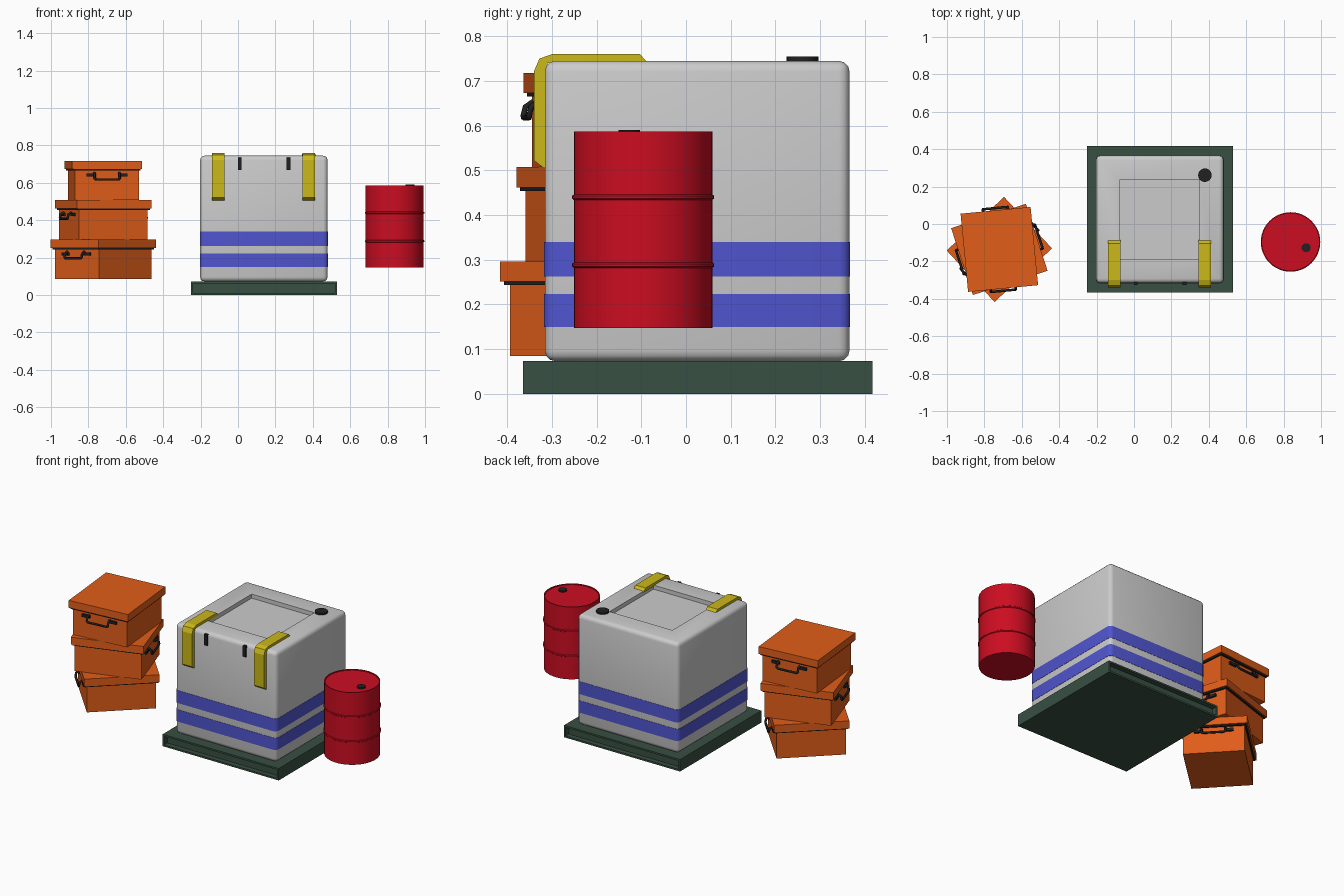
import bpy, bmesh, math
from mathutils import Vector, Matrix

if "Cube" in bpy.data.objects:
    bpy.data.objects.remove(bpy.data.objects["Cube"])


def material(name, rgb):
    m = bpy.data.materials.new(name)
    m.diffuse_color = (*rgb, 1)
    m.use_nodes = True
    m.node_tree.nodes["Principled BSDF"].inputs["Base Color"].default_value = m.diffuse_color
    return m


GREEN = material("dark_green", (0.04, 0.08, 0.055))
BLUE = material("blue", (0.08, 0.09, 0.62))
YELLOW = material("yellow", (0.6, 0.48, 0.01))
RED = material("red", (0.6, 0.004, 0.015))
ORANGE = material("orange", (0.75, 0.11, 0.01))
BLACK = material("black", (0.015, 0.015, 0.018))


def finish(bm, name, mat=None, smooth=None, matrix=None):
    bmesh.ops.recalc_face_normals(bm, faces=bm.faces)
    me = bpy.data.meshes.new(name)
    bm.to_mesh(me)
    bm.free()
    ob = bpy.data.objects.new(name, me)
    bpy.context.collection.objects.link(ob)
    if mat:
        me.materials.append(mat)
    if matrix:
        ob.matrix_world = matrix
    if smooth:
        bpy.ops.object.select_all(action='DESELECT')
        ob.select_set(True)
        bpy.context.view_layer.objects.active = ob
        bpy.ops.object.shade_smooth_by_angle(angle=math.radians(smooth))
    return ob


def box_bm(lo, hi):
    lo, hi = Vector(lo), Vector(hi)
    bm = bmesh.new()
    bmesh.ops.create_cube(bm, size=1)
    for v in bm.verts:
        v.co = Vector([(lo[i] + hi[i]) / 2 + v.co[i] * (hi[i] - lo[i]) for i in range(3)])
    return bm


def box(name, lo, hi, mat=None, matrix=None):
    return finish(box_bm(lo, hi), name, mat, matrix=matrix)


def lathe(name, profile, centre, mat, steps=48, smooth=40):
    bm = bmesh.new()
    vs = [bm.verts.new((r, 0, z)) for r, z in profile]
    es = [bm.edges.new(p) for p in zip(vs, vs[1:])]
    bmesh.ops.spin(bm, geom=vs + es, cent=(0, 0, 0), axis=(0, 0, 1),
                   angle=2 * math.pi, steps=steps)
    bmesh.ops.remove_doubles(bm, verts=bm.verts, dist=1e-5)
    return finish(bm, name, mat, smooth, Matrix.Translation((*centre, 0)))


def rod(name, points, radius, mat, matrix):
    cu = bpy.data.curves.new(name, 'CURVE')
    cu.dimensions = '3D'
    cu.bevel_depth = radius
    cu.bevel_resolution = 1
    cu.use_fill_caps = True
    sp = cu.splines.new('POLY')
    sp.points.add(len(points) - 1)
    for p, co in zip(sp.points, points):
        p.co = (*co, 1)
    cu.materials.append(mat)
    ob = bpy.data.objects.new(name, cu)
    bpy.context.collection.objects.link(ob)
    ob.matrix_world = matrix


# Pallet with recessed front and back panels
bm = box_bm((-0.252, -0.365, 0), (0.53, 0.417, 0.073))
for f in [f for f in bm.faces if abs(f.normal.y) > 0.9]:
    n = f.normal.copy()
    bmesh.ops.inset_region(bm, faces=[f], thickness=0.015)
    ext = bmesh.ops.extrude_discrete_faces(bm, faces=[f])['faces']
    for v in ext[0].verts:
        v.co -= n * 0.03
finish(bm, "pallet", GREEN)

# Rounded tank with sunken top panel
bm = box_bm((-0.203, -0.316, 0.073), (0.479, 0.366, 0.745))
bmesh.ops.bevel(bm, geom=bm.edges[:], offset=0.024, segments=3, profile=0.5, affect='EDGES')
top = max(bm.faces, key=lambda f: f.calc_center_median().z)
bmesh.ops.inset_region(bm, faces=[top], thickness=0.149)
ext = bmesh.ops.extrude_discrete_faces(bm, faces=[top])['faces']
for v in ext[0].verts:
    v.co.z -= 0.025
finish(bm, "tank_body", smooth=50)

# Blue bands around the tank
for i, (z0, z1) in enumerate([(0.15, 0.223), (0.263, 0.34)]):
    bm = box_bm((-0.2045, -0.3175, z0), (0.4805, 0.3675, z1))
    up = [e for e in bm.edges if abs(e.verts[0].co.z - e.verts[1].co.z) > 0.01]
    bmesh.ops.bevel(bm, geom=up, offset=0.024, segments=3, profile=0.5, affect='EDGES')
    finish(bm, f"tank_band_{i}", BLUE, 50)

# Yellow straps over the front top edge
strap = [(-0.085, 0.74), (-0.103, 0.76), (-0.30, 0.76), (-0.328, 0.75), (-0.34, 0.722),
         (-0.34, 0.522), (-0.318, 0.505), (-0.31, 0.505), (-0.31, 0.74)]
for i, x in enumerate((-0.106, 0.379)):
    bm = bmesh.new()
    f = bm.faces.new([bm.verts.new((x - 0.034, y, z)) for y, z in strap])
    ext = bmesh.ops.extrude_face_region(bm, geom=[f])['geom']
    bmesh.ops.translate(bm, vec=(0.068, 0, 0),
                        verts=[g for g in ext if isinstance(g, bmesh.types.BMVert)])
    finish(bm, f"strap_{i}", YELLOW)

# Small black clips and the filler cap
for i, x in enumerate((0.009, 0.27)):
    box(f"front_clip_{i}", (x - 0.01, -0.326, 0.668), (x + 0.01, -0.30, 0.735), BLACK)
lathe("tank_cap", [(0, 0.735), (0.036, 0.735), (0.036, 0.755), (0, 0.755)], (0.379, 0.261), BLACK, 24)

# Drum with two ribs and a rimmed lid
ribs = []
for z in (0.288, 0.44):
    ribs += [(0.155, z - 0.006), (0.159, z - 0.003), (0.159, z + 0.003), (0.155, z + 0.006)]
lathe("drum", [(0, 0.147), (0.155, 0.147)] + ribs +
      [(0.155, 0.587), (0.149, 0.587), (0.149, 0.582), (0, 0.582)], (0.837, -0.096), RED)
lathe("drum_cap", [(0, 0.58), (0.024, 0.58), (0.024, 0.59), (0, 0.59)], (0.92, -0.127), BLACK, 24)

# Stack of three twisted storage boxes with handles on the short sides
for i, angle in enumerate((-47, -72, 5.5)):
    base = Matrix.Translation((-0.72, -0.136, 0.085 + 0.211 * i)) @ \
        Matrix.Rotation(math.radians(angle), 4, 'Z')
    n = ("lower", "middle", "upper")[i]
    box(f"{n}_box_body", (-0.172, -0.193, 0), (0.172, 0.193, 0.162), ORANGE, base)
    box(f"{n}_box_seal", (-0.181, -0.203, 0.158), (0.181, 0.203, 0.167), BLACK, base)
    box(f"{n}_box_lid", (-0.188, -0.21, 0.166), (0.188, 0.21, 0.211), ORANGE, base)
    for side, a in (("a", 0), ("b", math.pi)):
        m = base @ Matrix.Rotation(a, 4, 'Z')
        for s in (-1, 1):
            box(f"{n}_handle_mount_{side}", (s * 0.085 - 0.025, -0.205, 0.127),
                (s * 0.085 + 0.025, -0.19, 0.143), BLACK, m)
        rod(f"{n}_handle_{side}",
            [(-0.067, -0.2, 0.147), (-0.067, -0.218, 0.135), (-0.067, -0.222, 0.117),
             (-0.06, -0.222, 0.111), (0.06, -0.222, 0.111), (0.067, -0.222, 0.117),
             (0.067, -0.218, 0.135), (0.067, -0.2, 0.147)], 0.007, BLACK, m)
